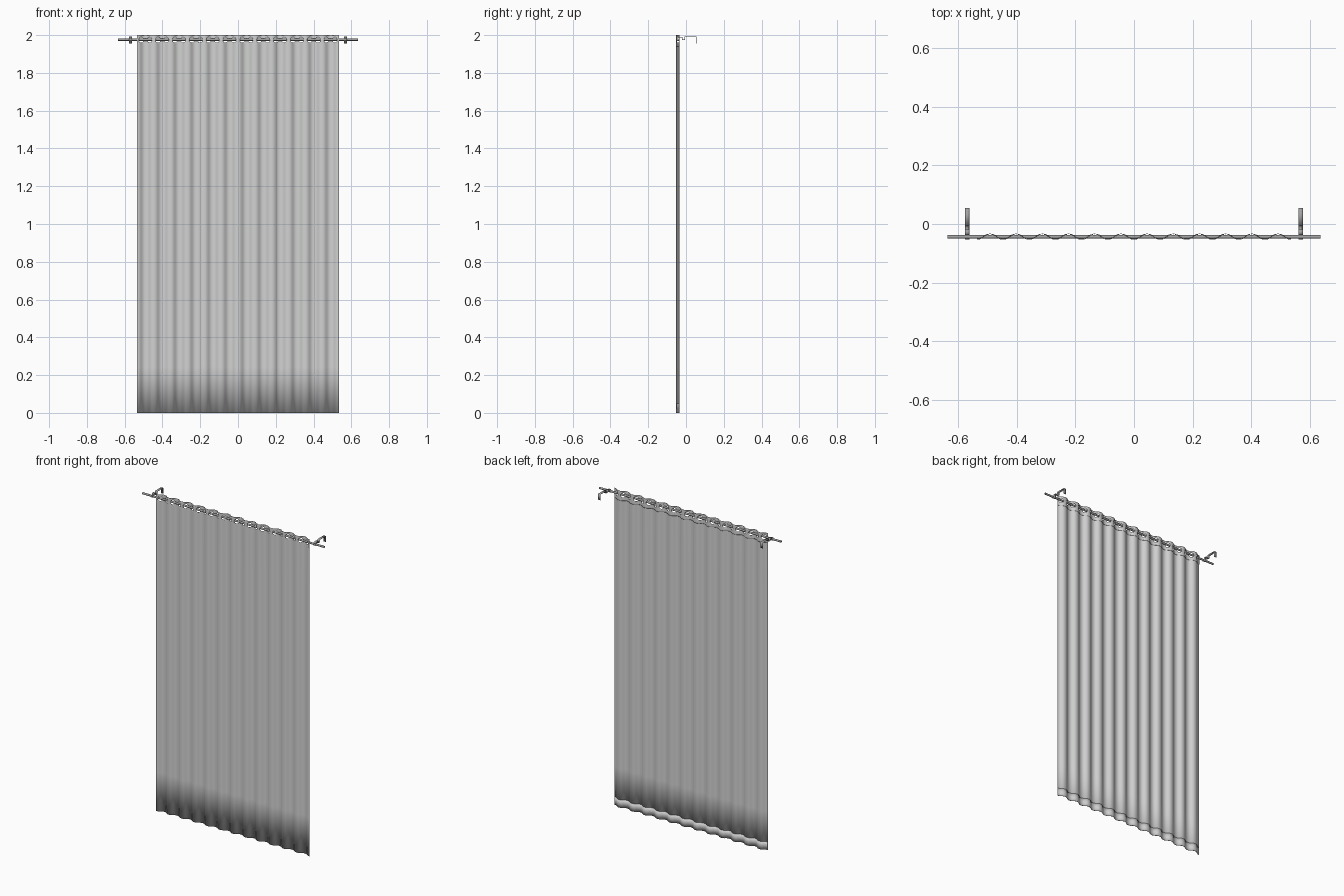
import bpy, bmesh, math

if "Cube" in bpy.data.objects:
    bpy.data.objects.remove(bpy.data.objects["Cube"])

def material(name, c):
    m = bpy.data.materials.new(name)
    m.diffuse_color = (*c, 1)
    m.use_nodes = True
    m.node_tree.nodes["Principled BSDF"].inputs["Base Color"].default_value = m.diffuse_color
    return m

FABRIC = material("pale grey fabric", (0.64, 0.65, 0.64))
METAL = material("grey metal", (0.36, 0.36, 0.36))

HALF, CELLS, NX = 0.535, 24, 8
W = 2 * HALF / CELLS          # one eyelet cell = half a fold
ROD_Y, ROD_Z = -0.044, 1.976
HEAD_Z, TOP_Z = 1.94, 2.0

def wave(x):
    # flattened fold: forward at both side edges
    c = math.cos(math.pi * (x + HALF) / W)
    return ROD_Y - 0.0085 * c * (1.3 - 0.3 * c * c)

def finish(name, bm, mat, thick=0):
    bmesh.ops.remove_doubles(bm, verts=bm.verts, dist=0.00005)
    bmesh.ops.recalc_face_normals(bm, faces=bm.faces)
    me = bpy.data.meshes.new(name)
    bm.to_mesh(me)
    bm.free()
    ob = bpy.data.objects.new(name, me)
    bpy.context.collection.objects.link(ob)
    me.materials.append(mat)
    if thick:
        s = ob.modifiers.new("thickness", 'SOLIDIFY')
        s.thickness, s.offset = thick, 0
    bpy.ops.object.select_all(action='DESELECT')
    bpy.context.view_layer.objects.active = ob
    ob.select_set(True)
    bpy.ops.object.shade_smooth_by_angle(angle=math.radians(40))
    return ob

def add_grid(bm, rows):
    vs = [[bm.verts.new(p) for p in r] for r in rows]
    for a, b in zip(vs, vs[1:]):
        for i in range(len(a) - 1):
            bm.faces.new((a[i], a[i + 1], b[i + 1], b[i]))

def sheet(bm, zs, dy=0):
    xs = [-HALF + i * W / NX for i in range(CELLS * NX + 1)]
    add_grid(bm, [[(x, wave(x) + dy, z) for x in xs] for z in zs])

def header(bm, dy=0):
    # each cell is a rectangle with a round eyelet hole, laid on the folds
    for c in range(CELLS):
        x0 = -HALF + c * W
        sq = [(i / NX, 0) for i in range(NX)] + [(1, i / NX) for i in range(NX)]
        sq += [(1 - a, 1 - b) for a, b in sq]
        sq.append(sq[0])
        rows = []
        for k in range(5):
            t, row = k / 4, []
            for u, v in sq:
                a = math.atan2(v - 0.5, u - 0.5)
                hx = x0 + W / 2 + 0.0125 * math.cos(a)
                hz = ROD_Z - 0.002 + 0.0145 * math.sin(a)
                x = hx + (x0 + u * W - hx) * t
                z = hz + (HEAD_Z + v * (TOP_Z - HEAD_Z) - hz) * t
                row.append((x, wave(x) + dy, z))
            rows.append(row)
        add_grid(bm, rows)

# curtain panel with eyelet holes
bm = bmesh.new()
sheet(bm, [HEAD_Z * i / 8 for i in range(9)])
header(bm)
finish("curtain", bm, FABRIC, 0.0012)

# heading band on the back
bm = bmesh.new()
header(bm, 0.0018)
finish("heading_band", bm, FABRIC, 0.0012)

# bottom hem fold on the back
bm = bmesh.new()
sheet(bm, [0, 0.025, 0.05], 0.0014)
finish("bottom_hem", bm, FABRIC, 0.001)

# rod
bpy.ops.mesh.primitive_cylinder_add(vertices=24, radius=0.006, depth=1.27,
    location=(0, ROD_Y, ROD_Z), rotation=(0, math.pi / 2, 0))
rod = bpy.context.object
rod.name = "curtain_rod"
rod.data.materials.append(METAL)
bpy.ops.object.shade_smooth_by_angle(angle=math.radians(40))

# brackets: bent strip with a front cradle for the rod and a spare one behind
cradle = [(ROD_Y + 0.0072 * math.cos(a), ROD_Z + 0.0072 * math.sin(a))
          for a in [math.pi + math.pi * i / 8 for i in range(9)]]
path = [(-0.0512, 1.984)] + cradle + [
    (-0.0368, 1.988), (-0.020, 1.988), (-0.020, 1.976), (-0.006, 1.976),
    (-0.006, 1.991), (0.054, 1.991), (0.054, 1.955)]
for side, s in (("left", -1), ("right", 1)):
    bm = bmesh.new()
    add_grid(bm, [[(s * 0.568 + d, y, z) for y, z in path] for d in (-0.008, 0.008)])
    finish(side + "_bracket", bm, METAL, 0.002)
